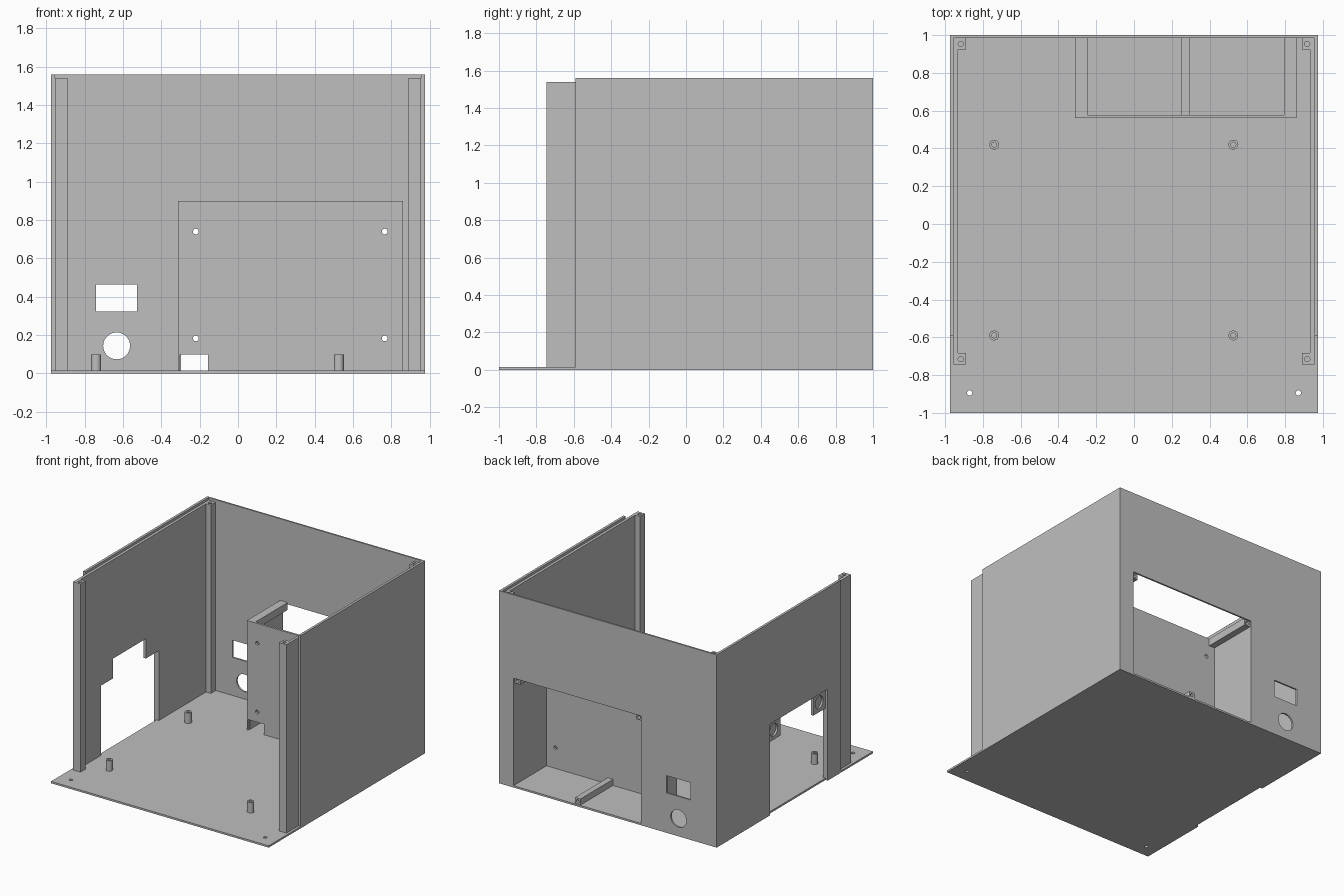
import bpy
from mathutils import Vector

cube = bpy.data.objects.get("Cube")
if cube:
    bpy.data.objects.remove(cube, do_unlink=True)

GREY = (0.52, 0.52, 0.52, 1.0)
mat = bpy.data.materials.new("plain grey")
mat.use_nodes = True
mat.diffuse_color = GREY
mat.node_tree.nodes["Principled BSDF"].inputs["Base Color"].default_value = GREY


def box(name, lo, hi):
    lo, hi = Vector(lo), Vector(hi)
    bpy.ops.mesh.primitive_cube_add(size=1, location=(lo + hi) / 2)
    ob = bpy.context.object
    ob.name = name
    ob.scale = hi - lo
    bpy.ops.object.transform_apply(location=False, rotation=False, scale=True)
    ob.data.materials.append(mat)
    return ob


def rod(name, centre, radius, length, axis="z", sides=32):
    turn = {"x": (0, 1.5708, 0), "y": (1.5708, 0, 0), "z": (0, 0, 0)}[axis]
    bpy.ops.mesh.primitive_cylinder_add(vertices=sides, radius=radius, depth=length,
                                        location=centre, rotation=turn)
    ob = bpy.context.object
    ob.name = name
    ob.data.materials.append(mat)
    return ob


def cut(target, *cutters):
    for c in cutters:
        mod = target.modifiers.new("cut", "BOOLEAN")
        mod.operation, mod.solver, mod.object = "DIFFERENCE", "EXACT", c
        bpy.context.view_layer.objects.active = target
        bpy.ops.object.modifier_apply(modifier=mod.name)
        bpy.data.objects.remove(c, do_unlink=True)


def smooth(ob):
    bpy.ops.object.select_all(action="DESELECT")
    ob.select_set(True)
    bpy.context.view_layer.objects.active = ob
    bpy.ops.object.shade_smooth_by_angle()


W, MID, IN = 0.975, 0.955, 0.933      # outer, step and inner half widths
FLOOR, RIM, TOP = 0.015, 1.54, 1.56
BACK = 0.986                          # inner face of the back wall
PORT = (-0.42, 0.32)                  # side opening along y


def port_recess():
    return box("cutter", (-1.1, PORT[0], -0.1), (-MID, PORT[1], 0.74))


# Base plate with two screw holes and the shallow side notch
base = box("base_plate", (-W, -1, 0), (W, 1, FLOOR))
cut(base, port_recess(), *[rod("cutter", (s * 0.87, -0.894, 0), 0.014, 0.2) for s in (-1, 1)])

# Side walls: outer skin plus a longer, slightly lower inner skin
for side, s in (("right", -1), ("left", 1)):
    xs = sorted((s * MID, s * W))
    outer = box(side + "_outer_wall", (xs[0], -0.59, FLOOR), (xs[1], BACK, TOP))
    xs = sorted((s * IN, s * MID))
    inner = box(side + "_inner_wall", (xs[0], -0.745, FLOOR), (xs[1], BACK, RIM))
    if s < 0:
        # Stepped opening that leaves two corner tabs with round pockets
        cut(outer, port_recess())
        cut(inner,
            box("cutter", (-1.1, PORT[0], -0.1), (-0.8, PORT[1], 0.58)),
            box("cutter", (-1.1, -0.265, 0.3), (-0.8, 0.155, 0.74)),
            *[rod("cutter", (-MID, y, 0.66), 0.05, 0.03, "x") for y in (-0.34, 0.24)])

    # Corner posts with screw holes in their tops
    xs = sorted((s * 0.89, s * IN))
    for end, y0 in (("front", -0.745), ("back", BACK - 0.063)):
        post = box(f"{side}_{end}_post", (xs[0], y0, FLOOR), (xs[1], y0 + 0.063, RIM))
        cut(post, rod("cutter", (s * 0.917, y0 + 0.03, RIM), 0.014, 0.2))

# Back wall with bay opening, rectangular window and round hole
back = box("back_wall", (-W, BACK, FLOOR), (W, 1, TOP))
cut(back,
    box("cutter", (-0.298, 0.9, -0.1), (0.845, 1.1, 0.885)),
    box("cutter", (-0.74, 0.9, 0.323), (-0.526, 1.1, 0.463)),
    rod("cutter", (-0.633, 1, 0.144), 0.07, 0.3, "y", 48))

# Open-topped bay behind the back wall
L, R, BAY, FRONT = -0.312, 0.86, 0.9, 0.56
plate = box("bay_front", (L, FRONT, FLOOR), (R, FRONT + 0.018, BAY))
cut(plate,
    box("cutter", (-0.302, 0.5, -0.1), (-0.157, 0.6, 0.1)),
    *[rod("cutter", (x, FRONT, z), 0.015, 0.2, "y")
      for x, z in ((-0.22, 0.74), (0.765, 0.74), (-0.22, 0.183), (0.765, 0.183))])
for side, x0, r0 in (("right", L, L + 0.015), ("left", R - 0.015, R - 0.067)):
    box(f"bay_{side}_side", (x0, FRONT + 0.018, FLOOR), (x0 + 0.015, BACK, BAY))
    # Top rail with a screw hole in its end
    rail = box(f"bay_{side}_rail", (r0, FRONT + 0.018, 0.84), (r0 + 0.052, BACK, BAY))
    cut(rail, rod("cutter", (r0 + 0.028, BACK, 0.862), 0.014, 0.2, "y"))

# Middle bar on the bay floor
bar = box("bay_floor_bar", (0.249, FRONT + 0.018, FLOOR), (0.297, 0.995, 0.065))
cut(bar, rod("cutter", (0.273, 1, 0.04), 0.013, 0.2, "y"))

# Hollow standoffs
for i, (x, y) in enumerate((x, y) for x in (-0.74, 0.526) for y in (-0.59, 0.42)):
    stand = rod(f"standoff_{i + 1}", (x, y, (FLOOR + 0.1) / 2), 0.026, 0.1 - FLOOR)
    cut(stand, rod("cutter", (x, y, 0.1), 0.013, 0.12))
    smooth(stand)
